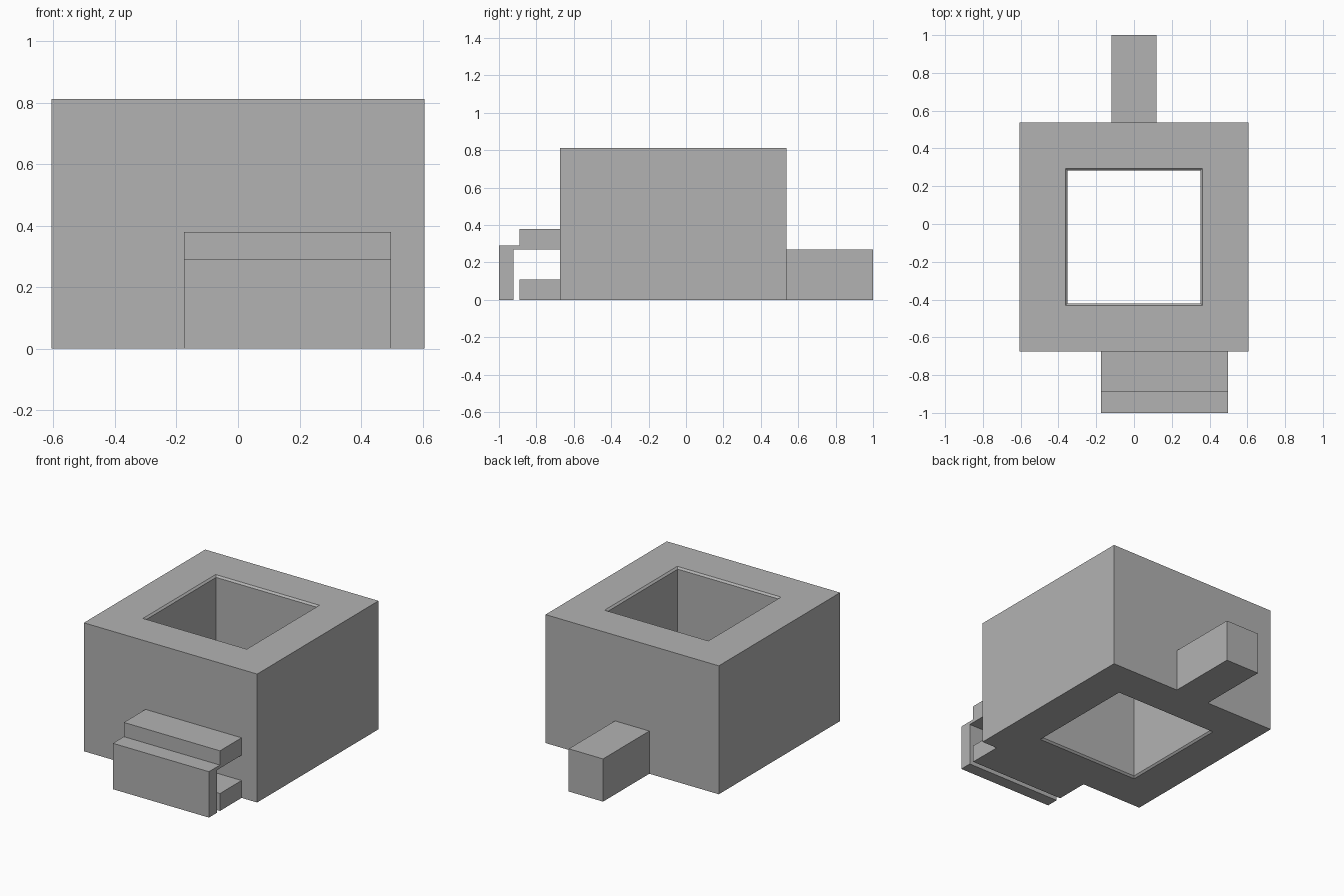
import bpy
import bmesh

cube = bpy.data.objects.get("Cube")
if cube:
    bpy.data.objects.remove(cube, do_unlink=True)

grey = bpy.data.materials.new("plain grey")
grey.use_nodes = True
colour = (0.448, 0.448, 0.448, 1)
grey.diffuse_color = colour
grey.node_tree.nodes["Principled BSDF"].inputs["Base Color"].default_value = colour


def make_object(name, bm):
    bmesh.ops.recalc_face_normals(bm, faces=bm.faces)
    mesh = bpy.data.meshes.new(name)
    bm.to_mesh(mesh)
    bm.free()
    mesh.materials.append(grey)
    obj = bpy.data.objects.new(name, mesh)
    bpy.context.collection.objects.link(obj)


def extrude_side_profile(name, profile, x_min, x_max):
    """Extrude a closed (y, z) outline along x."""
    bm = bmesh.new()
    face = bm.faces.new([bm.verts.new((x_min, y, z)) for y, z in profile])
    moved = bmesh.ops.extrude_face_region(bm, geom=[face], use_keep_orig=True)["geom"]
    verts = [v for v in moved if isinstance(v, bmesh.types.BMVert)]
    bmesh.ops.translate(bm, verts=verts, vec=(x_max - x_min, 0, 0))
    make_object(name, bm)


def box_profile(y0, y1, z0, z1):
    return [(y0, z0), (y1, z0), (y1, z1), (y0, z1)]


# Square block with a through hole, its rims slightly chamfered
OUTER, HOLE, CHAMFER, HEIGHT, CENTRE = 0.606, 0.363, 0.011, 0.812, -0.068
loop = [
    (OUTER, 0), (OUTER, HEIGHT), (HOLE, HEIGHT),
    (HOLE - CHAMFER, HEIGHT - CHAMFER), (HOLE - CHAMFER, CHAMFER), (HOLE, 0),
]
bm = bmesh.new()
rings = [
    [bm.verts.new((sx * r, CENTRE + sy * r, z))
     for sx, sy in ((-1, -1), (1, -1), (1, 1), (-1, 1))]
    for r, z in loop
]
for i, ring in enumerate(rings):
    following = rings[(i + 1) % len(rings)]
    for j in range(4):
        k = (j + 1) % 4
        bm.faces.new((ring[j], ring[k], following[k], following[j]))
make_object("hollow_block", bm)

# Front hook: upper arm carrying a hanging plate, and a separate lower ledge
FRONT, BACK = CENTRE - OUTER, CENTRE + OUTER
LEFT, RIGHT = -0.175, 0.497
hook = [
    (FRONT, 0.27), (FRONT, 0.38), (-0.89, 0.38), (-0.89, 0.29),
    (-1, 0.29), (-1, 0), (-0.922, 0), (-0.922, 0.27),
]
extrude_side_profile("front_hook", hook, LEFT, RIGHT)
extrude_side_profile("front_ledge", box_profile(-0.89, FRONT, 0, 0.11), LEFT, RIGHT)

# Rear tab
extrude_side_profile("rear_tab", box_profile(BACK, 1, 0, 0.27), -0.12, 0.12)
